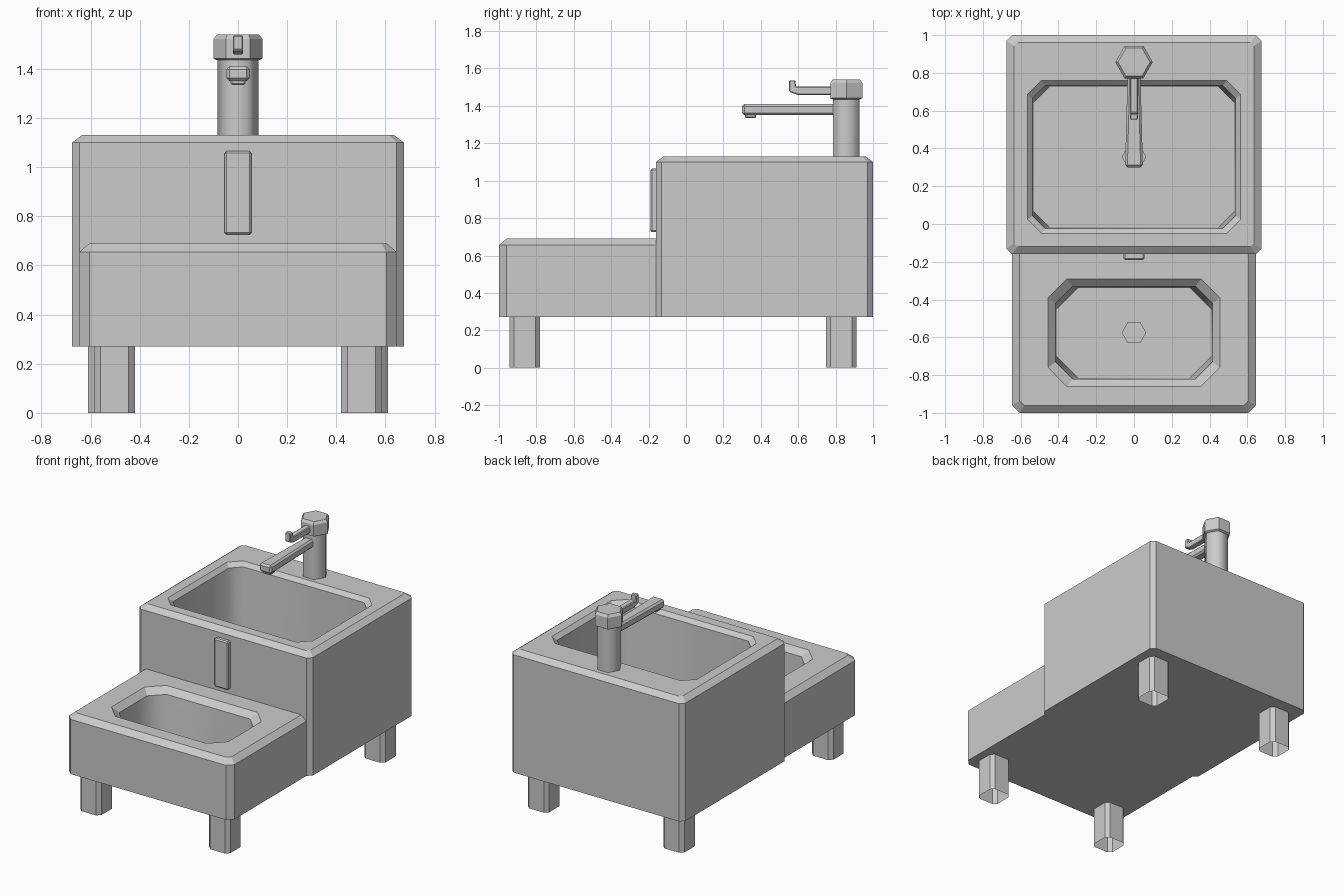
import bpy, bmesh, math

if "Cube" in bpy.data.objects:
    bpy.data.objects.remove(bpy.data.objects["Cube"], do_unlink=True)

GREY = (0.6, 0.6, 0.6, 1)
grey = bpy.data.materials.new("plain grey")
grey.use_nodes = True
grey.diffuse_color = GREY
grey.node_tree.nodes["Principled BSDF"].inputs["Base Color"].default_value = GREY


def add_object(name, bm):
    mesh = bpy.data.meshes.new(name)
    bm.to_mesh(mesh)
    bm.free()
    mesh.materials.append(grey)
    obj = bpy.data.objects.new(name, mesh)
    bpy.context.collection.objects.link(obj)
    return obj


def cut_rect(x0, x1, y0, y1, z, cut, inset=0.0):
    """Rectangle with clipped corners, counter-clockwise from above."""
    x0, x1, y0, y1 = x0 + inset, x1 - inset, y0 + inset, y1 - inset
    c = cut
    return [(x0 + c, y0, z), (x1 - c, y0, z), (x1, y0 + c, z), (x1, y1 - c, z),
            (x1 - c, y1, z), (x0 + c, y1, z), (x0, y1 - c, z), (x0, y0 + c, z)]


def hexagon(y, r, z):
    return [(r * math.cos(i * math.pi / 3), y + r * math.sin(i * math.pi / 3), z)
            for i in range(6)]


def loft(name, rings, bottom=True, top=True, smooth=()):
    """Skin a stack of rings; bands listed in smooth get smooth shading."""
    bm = bmesh.new()
    loops = [[bm.verts.new(p) for p in ring] for ring in rings]
    n = len(loops[0])
    for band, (a, b) in enumerate(zip(loops, loops[1:])):
        for i in range(n):
            j = (i + 1) % n
            face = bm.faces.new((a[i], a[j], b[j], b[i]))
            face.smooth = band in smooth
    if bottom:
        bm.faces.new(loops[0][::-1])
    if top:
        bm.faces.new(loops[-1])
    return add_object(name, bm)


def bevel(obj, width):
    mod = obj.modifiers.new("bevel", "BEVEL")
    mod.width = width
    mod.segments = 1


def prism(name, outline, half_width, bevel_width):
    """Extrude a y-z outline sideways; half_width may vary per point."""
    bm = bmesh.new()
    left = [bm.verts.new((half_width(y), y, z)) for y, z in outline]
    right = [bm.verts.new((-half_width(y), y, z)) for y, z in outline]
    bm.faces.new(left)
    bm.faces.new(right[::-1])
    for i in range(len(outline)):
        j = (i + 1) % len(outline)
        bm.faces.new((left[i], right[i], right[j], left[j]))
    bmesh.ops.recalc_face_normals(bm, faces=bm.faces)
    bevel(add_object(name, bm), bevel_width)


def tub(name, body, basin, top, floor, cut, chamfer, basin_cut, rim):
    """Chamfered block with a clipped-corner basin sunk into it."""
    loft(name, [
        cut_rect(*body, 0.27, cut),
        cut_rect(*body, top - chamfer, cut),
        cut_rect(*body, top, cut * 0.6, 0.04),
        cut_rect(*basin, top, basin_cut),
        cut_rect(*basin, top - rim, basin_cut * 0.9, rim),
        cut_rect(*basin, floor, basin_cut * 1.15, rim + 0.005),
    ], smooth=(4,))


# Main tub at the back and low tub in front
tub("upper_tub", (-0.675, 0.675, -0.16, 1.0), (-0.565, 0.565, -0.05, 0.76),
    1.13, 0.55, 0.03, 0.03, 0.075, 0.027)
tub("lower_tub", (-0.645, 0.645, -1.0, -0.09), (-0.455, 0.455, -0.86, -0.29),
    0.69, 0.36, 0.04, 0.035, 0.1, 0.04)

# Drains
for name, y, z in (("upper_drain", 0.355, 0.55), ("lower_drain", -0.575, 0.36)):
    loft(name, [hexagon(y, 0.065, z), hexagon(y, 0.065, z + 0.009)])

# Legs, open underneath
for side, s in (("left", 1), ("right", -1)):
    for end, x, y in (("front", 0.5025, -0.8625), ("back", 0.5275, 0.83)):
        h = 0.0825
        foot = (s * x - h, s * x + h, y - h, y + h)
        loft(f"{end}_{side}_leg", [cut_rect(*foot, z, 0.025) for z in (0, 0.28)],
             bottom=False)

# Front plate
prism("front_plate", [(-0.19, 0.725), (-0.15, 0.725), (-0.15, 1.065), (-0.19, 1.065)],
      lambda y: 0.055, 0.008)

# Tap column and cap
TAP_Y = 0.857
loft("tap_column", [hexagon(TAP_Y, 0.083, 1.12), hexagon(TAP_Y, 0.083, 1.445)],
     smooth=(0,))
loft("tap_cap", [hexagon(TAP_Y, r, z) for r, z in
                 ((0.085, 1.435), (0.099, 1.442), (0.099, 1.522), (0.085, 1.54))])

# Spout widens toward its tip
prism("tap_spout", [(0.3, 1.35), (0.82, 1.35), (0.82, 1.41), (0.3, 1.41)],
      lambda y: 0.047 - 0.026 * (y - 0.3), 0.012)
prism("spout_nozzle", [(0.315, 1.335), (0.375, 1.335), (0.375, 1.36), (0.315, 1.36)],
      lambda y: 0.03, 0.005)

# Lever with an upturned end
prism("tap_lever", [(0.8, 1.458), (0.6, 1.458), (0.552, 1.475), (0.552, 1.537),
                    (0.585, 1.537), (0.588, 1.503), (0.8, 1.503)],
      lambda y: 0.021, 0.005)
